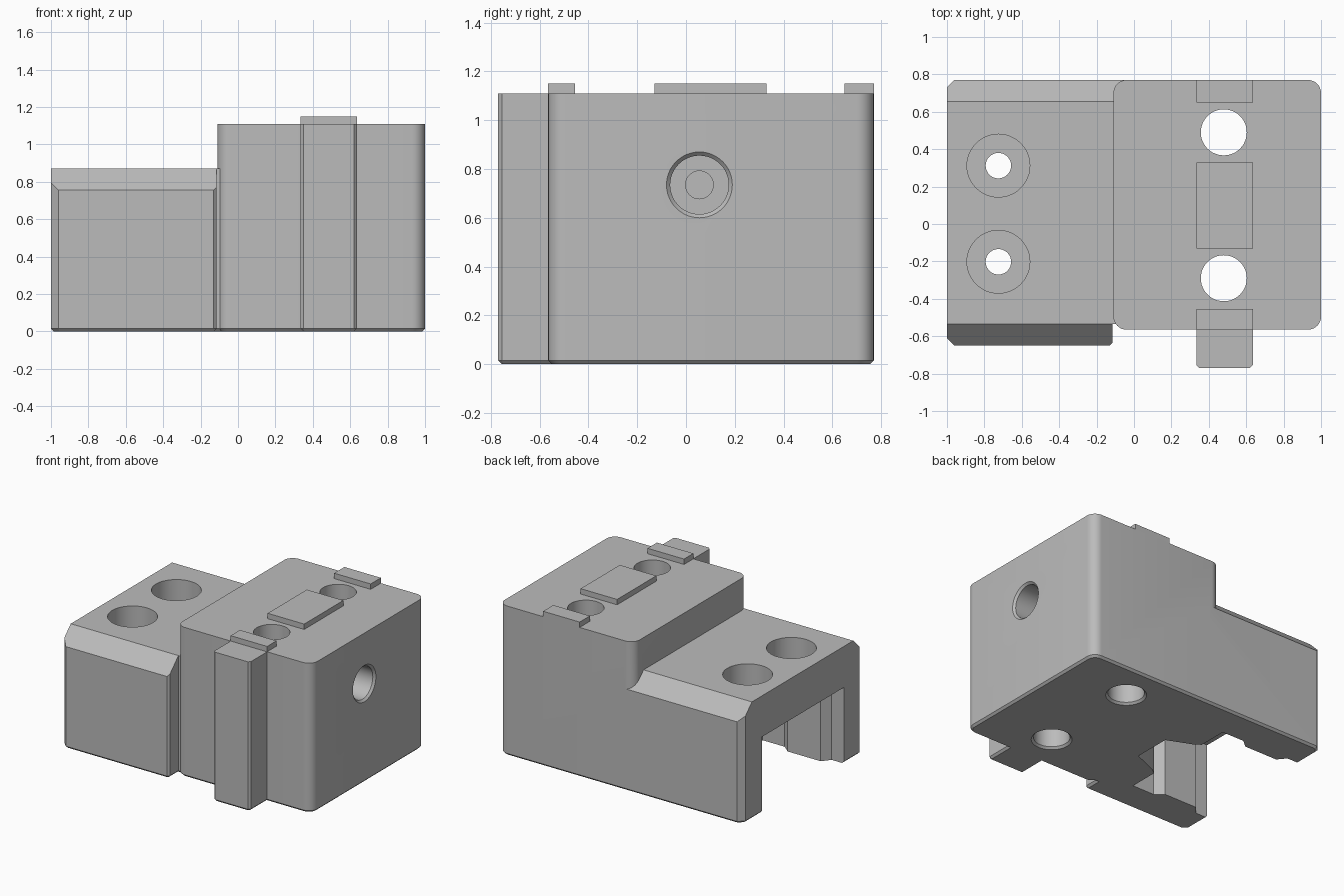
import bpy, bmesh, math
from mathutils import Matrix, Vector

default = bpy.data.objects.get("Cube")
if default:
    bpy.data.objects.remove(default, do_unlink=True)

GREY = (0.5, 0.5, 0.5, 1.0)
steel = bpy.data.materials.new("plain grey")
steel.use_nodes = True
steel.diffuse_color = GREY
steel.node_tree.nodes["Principled BSDF"].inputs["Base Color"].default_value = GREY

MID = 0.055      # y of the symmetry plane of slot and holes
EDGE = 0.015     # small bottom edge break


def make_object(name, bm):
    bmesh.ops.recalc_face_normals(bm, faces=bm.faces[:])
    mesh = bpy.data.meshes.new(name)
    bm.to_mesh(mesh)
    bm.free()
    mesh.materials.append(steel)
    obj = bpy.data.objects.new(name, mesh)
    bpy.context.collection.objects.link(obj)
    return obj


def prism(name, outline, low, high, along_x=False, edge=0.0):
    """Extrude an outline along z, or a (y, z) outline along x."""
    bm = bmesh.new()
    place = (lambda a, b: (low, a, b)) if along_x else (lambda a, b: (a, b, low))
    base = bm.faces.new([bm.verts.new(place(a, b)) for a, b in outline])
    grown = bmesh.ops.extrude_face_region(bm, geom=[base])["geom"]
    shift = Vector((high - low, 0, 0) if along_x else (0, 0, high - low))
    bmesh.ops.translate(bm, vec=shift, verts=[g for g in grown if isinstance(g, bmesh.types.BMVert)])
    if edge:
        bottom = [e for e in bm.edges if all(abs(v.co.z - low) < 1e-5 for v in e.verts)]
        bmesh.ops.recalc_face_normals(bm, faces=bm.faces[:])
        bmesh.ops.bevel(bm, geom=bottom, offset=edge, segments=1, affect='EDGES')
    return make_object(name, bm)


def rounded_rect(x0, x1, y0, y1, r, steps=8):
    points = []
    corners = [(x1 - r, y1 - r), (x0 + r, y1 - r), (x0 + r, y0 + r), (x1 - r, y0 + r)]
    for k, (cx, cy) in enumerate(corners):
        for i in range(steps + 1):
            a = math.pi / 2 * (k + i / steps)
            points.append((cx + r * math.cos(a), cy + r * math.sin(a)))
    return points


def rect(x0, x1, y0, y1):
    return [(x0, y0), (x1, y0), (x1, y1), (x0, y1)]


def cone(name, centre, r1, r2, depth, axis='Z'):
    """Cylinder or cone centred on a point; r2 is the end towards +axis."""
    bm = bmesh.new()
    bmesh.ops.create_cone(bm, cap_ends=True, segments=48, radius1=r1, radius2=r2, depth=depth)
    turn = Matrix.Rotation(math.pi / 2, 4, 'Y') if axis == 'X' else Matrix()
    bmesh.ops.transform(bm, matrix=Matrix.Translation(centre) @ turn, verts=bm.verts[:])
    return make_object(name, bm)


def combine(target, other, operation):
    mod = target.modifiers.new(operation.lower(), 'BOOLEAN')
    mod.operation, mod.solver, mod.object = operation, 'EXACT', other
    bpy.context.view_layer.objects.active = target
    bpy.ops.object.modifier_apply(modifier=mod.name)
    bpy.data.objects.remove(other, do_unlink=True)


# Tall block with rounded upright corners
body = prism("clamp_body", rounded_rect(-0.11, 1, -0.565, 0.77, 0.07), 0, 1.11, edge=EDGE)

# Low block: plan outline trimmed by a section with sloped shoulders
plan = [(-1, -0.61), (-0.96, -0.65), (-0.13, -0.65), (-0.115, -0.635), (-0.115, -0.535),
        (-0.02, -0.535), (-0.02, 0.77), (-0.96, 0.77), (-1, 0.73)]
low_block = prism("low_block", plan, 0, 0.87, edge=EDGE)
section = [(-0.65, -0.1), (0.77, -0.1), (0.77, 0.755), (0.655, 0.87), (-0.535, 0.87), (-0.65, 0.755)]
combine(low_block, prism("shoulder_section", section, -1.1, 0.1, along_x=True), 'INTERSECT')
combine(body, low_block, 'UNION')

# Front rib with broken outer corners
rib = [(0.335, -0.5), (0.335, -0.755), (0.35, -0.77), (0.62, -0.77), (0.635, -0.755), (0.635, -0.5)]
combine(body, prism("front_rib", rib, 0, 1.11, edge=EDGE), 'UNION')

# Slot under the low block, mirrored about its middle
half = [(-1.1, 0.48), (-0.9, 0.48), (-0.85, 0.42), (-0.58, 0.42), (-0.52, 0.47),
        (-0.34, 0.47), (-0.34, 0.25), (-0.3, 0.22), (-0.11, 0.14)]
slot = [(x, MID + w) for x, w in half] + [(x, MID - w) for x, w in reversed(half)]
combine(body, prism("slot_cutter", slot, -0.1, 0.565), 'DIFFERENCE')

# Upright bores and counterbored screw holes
for side in (-1, 1):
    y = 0.1 + side * 0.39
    combine(body, cone("bore", (0.48, y, 0.5), 0.123, 0.123, 2), 'DIFFERENCE')
    combine(body, cone("bore_edge", (0.48, y, 0), 0.153, 0.123, 0.03), 'DIFFERENCE')
    y = MID + side * 0.257
    combine(body, cone("screw_hole", (-0.725, y, 0.7), 0.068, 0.068, 1), 'DIFFERENCE')
    combine(body, cone("counterbore", (-0.725, y, 0.87), 0.168, 0.168, 0.36), 'DIFFERENCE')

# Stepped side hole
for r1, r2, x, depth in ((0.12, 0.12, 1, 0.4), (0.12, 0.15, 1, 0.03), (0.057, 0.057, 0.75, 0.5)):
    combine(body, cone("side_hole", (x, MID, 0.735), r1, r2, depth, 'X'), 'DIFFERENCE')

# Raised pads on top
for name, y0, y1 in (("front_pad", -0.565, -0.455), ("middle_pad", -0.13, 0.33), ("rear_pad", 0.65, 0.77)):
    prism(name, rect(0.335, 0.635, y0, y1), 1.1, 1.15)

bpy.ops.object.select_all(action='DESELECT')
body.select_set(True)
bpy.context.view_layer.objects.active = body
bpy.ops.object.shade_smooth_by_angle(angle=math.radians(25))
